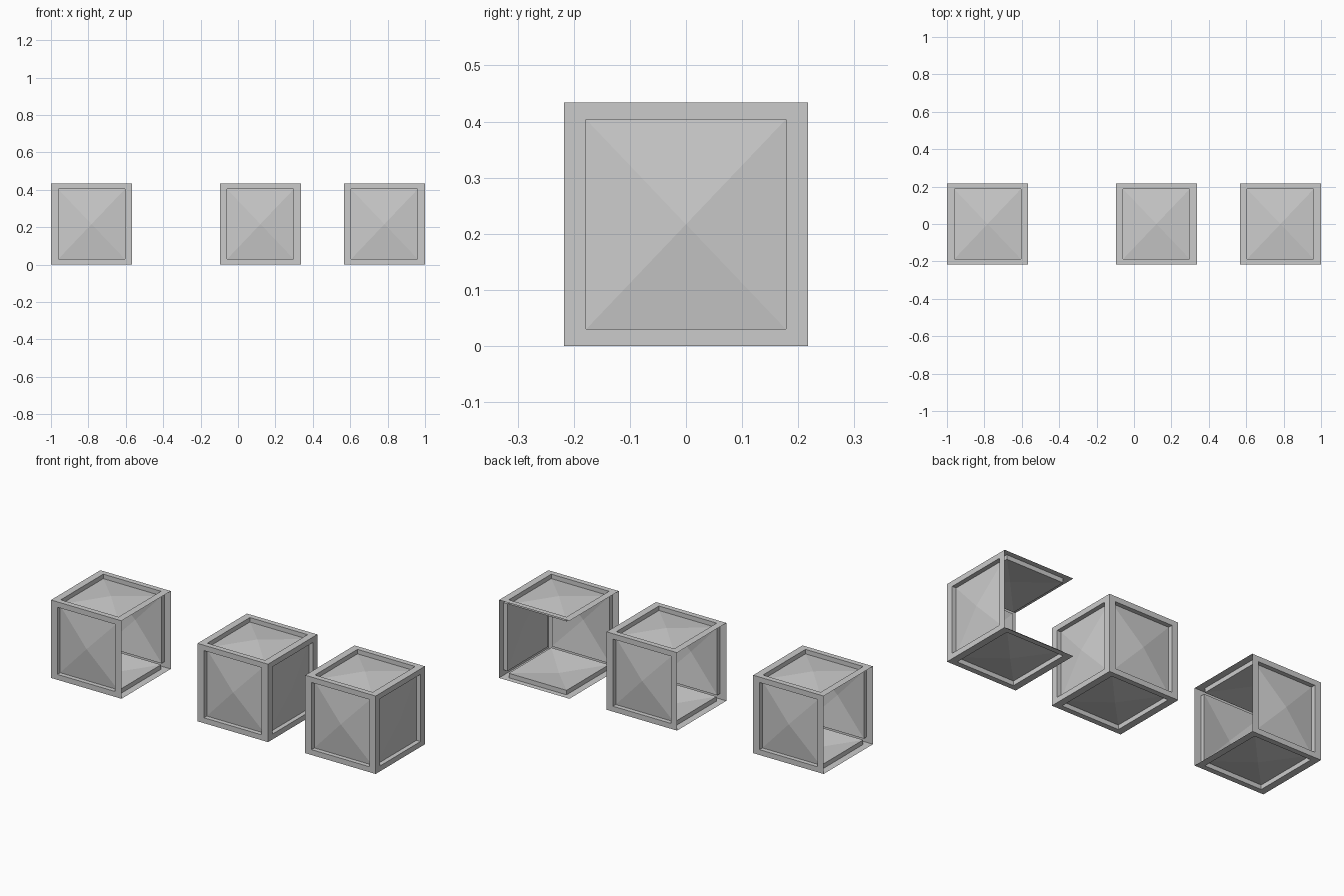
import bpy
import bmesh
from mathutils import Matrix, Vector
from math import pi

if "Cube" in bpy.data.objects:
    bpy.data.objects.remove(bpy.data.objects["Cube"])

S = 0.434            # cube edge
H = S / 2
A, B = 0.178, 0.187  # half sizes of the sunken panel
RECESS = 0.025       # depth of the panel below the frame
PEAK = 0.022         # height of the shallow pyramid on the panel

# Rotations taking a panel facing +z (local y = long side) to each cube side
front = Matrix.Rotation(pi / 2, 4, 'X')
SIDES = {
    "front": front,
    "right": Matrix.Rotation(pi / 2, 4, 'Z') @ front,
    "back": Matrix.Rotation(pi, 4, 'Z') @ front,
    "left": Matrix.Rotation(-pi / 2, 4, 'Z') @ front,
    "top": Matrix.Identity(4),
    "bottom": Matrix.Rotation(pi, 4, 'X'),
}


def add_side(bm, mat):
    """Frame border, recess walls and a four-sided shallow pyramid."""
    def ring(a, b, z):
        return [bm.verts.new(mat @ Vector((x * a, y * b, z)))
                for x, y in ((-1, -1), (1, -1), (1, 1), (-1, 1))]
    outer = ring(H, H, H)
    lip = ring(A, B, H)
    panel = ring(A, B, H - RECESS)
    tip = bm.verts.new(mat @ Vector((0, 0, H - RECESS + PEAK)))
    for i in range(4):
        j = (i + 1) % 4
        bm.faces.new((outer[i], outer[j], lip[j], lip[i]))
        bm.faces.new((lip[i], lip[j], panel[j], panel[i]))
        bm.faces.new((panel[i], panel[j], tip))


def crate(name, x, sides):
    bm = bmesh.new()
    for s in sides:
        add_side(bm, SIDES[s])
    bmesh.ops.remove_doubles(bm, verts=bm.verts, dist=1e-4)
    me = bpy.data.meshes.new(name)
    bm.to_mesh(me)
    bm.free()
    ob = bpy.data.objects.new(name, me)
    ob.location = (x, 0, H)
    bpy.context.collection.objects.link(ob)


# Open tunnel, cube open on one side, corner cube open on two sides
crate("crate_open_both_ends", -1 + H, ("front", "back", "top", "bottom"))
crate("crate_open_left", 0.12, ("front", "back", "right", "top", "bottom"))
crate("crate_open_left_and_back", 1 - H, ("front", "right", "top", "bottom"))
